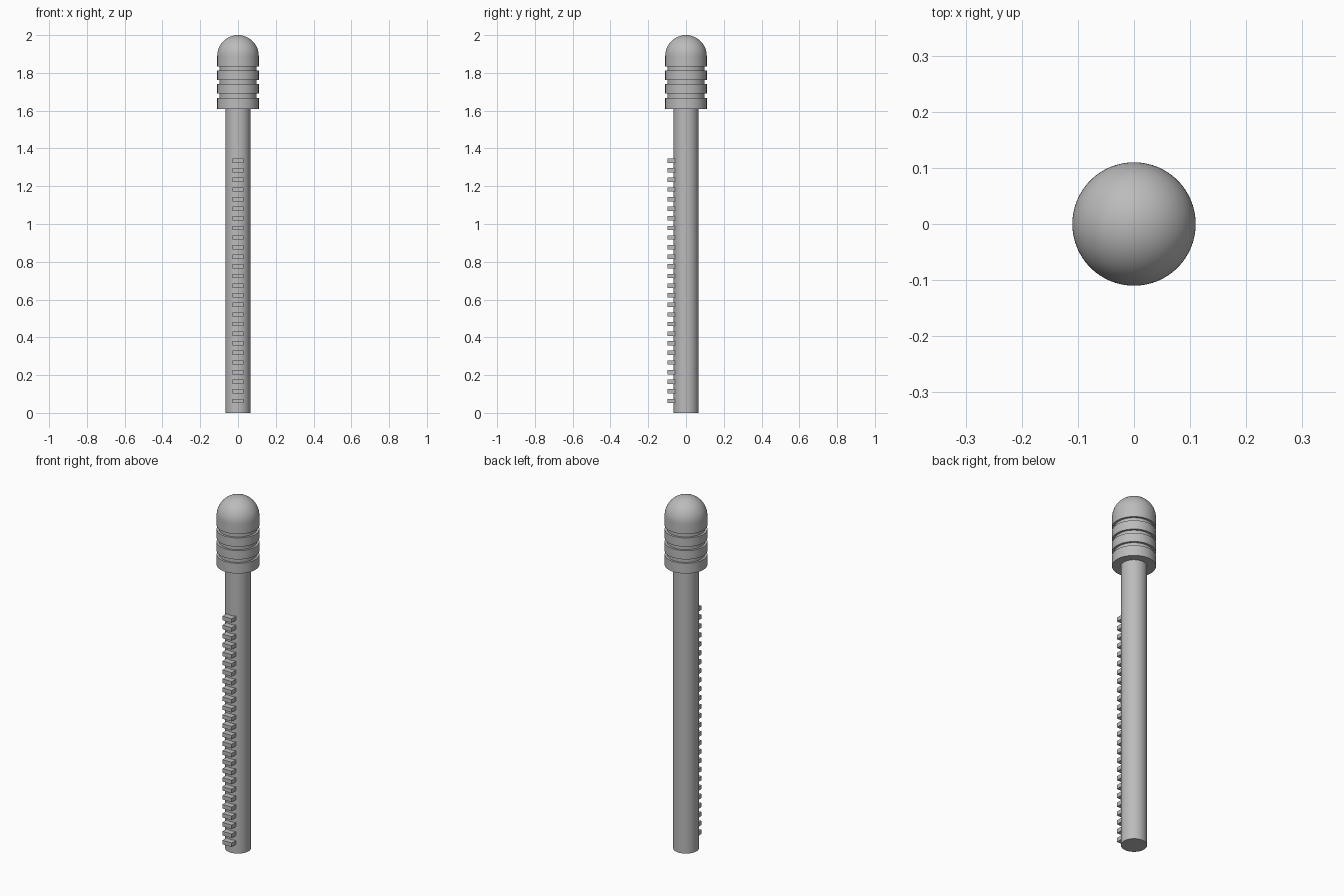
import bpy, bmesh, math

cube = bpy.data.objects.get("Cube")
if cube:
    bpy.data.objects.remove(cube, do_unlink=True)

grey = bpy.data.materials.new("mid grey")
grey.use_nodes = True
grey.diffuse_color = (0.5, 0.5, 0.5, 1)
grey.node_tree.nodes["Principled BSDF"].inputs["Base Color"].default_value = (0.5, 0.5, 0.5, 1)

SEGMENTS = 64


def add_object(name, bm, smooth=False):
    bmesh.ops.recalc_face_normals(bm, faces=bm.faces)
    mesh = bpy.data.meshes.new(name)
    bm.to_mesh(mesh)
    bm.free()
    mesh.materials.append(grey)
    obj = bpy.data.objects.new(name, mesh)
    bpy.context.collection.objects.link(obj)
    if smooth:
        bpy.ops.object.select_all(action='DESELECT')
        obj.select_set(True)
        bpy.context.view_layer.objects.active = obj
        bpy.ops.object.shade_smooth_by_angle(angle=math.radians(30))
    return obj


def lathe(name, profile):
    """Spin (radius, z) points, starting and ending on the axis."""
    bm = bmesh.new()
    verts = [bm.verts.new((r, 0, z)) for r, z in profile]
    edges = [bm.edges.new(pair) for pair in zip(verts, verts[1:])]
    bmesh.ops.spin(bm, geom=verts + edges, cent=(0, 0, 0), axis=(0, 0, 1),
                   angle=math.tau, steps=SEGMENTS)
    bmesh.ops.remove_doubles(bm, verts=bm.verts, dist=0.0001)
    return add_object(name, bm, smooth=True)


# Round shaft
SHAFT_R = 0.066
lathe("shaft", [(0, 0), (SHAFT_R, 0), (SHAFT_R, 1.62), (0, 1.62)])

# Domed head with three grooves
HEAD_R, GROOVE_R, DOME_Z = 0.11, 0.098, 1.89
profile = [(0, 1.61), (HEAD_R, 1.61)]
for low in (1.668, 1.74, 1.812):
    high = low + 0.022
    profile += [(HEAD_R, low), (GROOVE_R, low), (GROOVE_R, high), (HEAD_R, high)]
for i in range(17):
    a = math.pi / 2 * i / 16
    profile.append((HEAD_R * math.cos(a), DOME_Z + HEAD_R * math.sin(a)))
lathe("domed_head", profile)

# Row of rack teeth down the front
bm = bmesh.new()
bmesh.ops.create_cube(bm, size=1)
bmesh.ops.scale(bm, vec=(0.058, 0.048, 0.023), verts=bm.verts)
bmesh.ops.translate(bm, vec=(0, -0.074, 0.063), verts=bm.verts)
teeth = add_object("rack_teeth", bm)
array = teeth.modifiers.new("repeat", 'ARRAY')
array.count = 26
array.use_relative_offset = False
array.use_constant_offset = True
array.constant_offset_displace = (0, 0, 0.0509)
